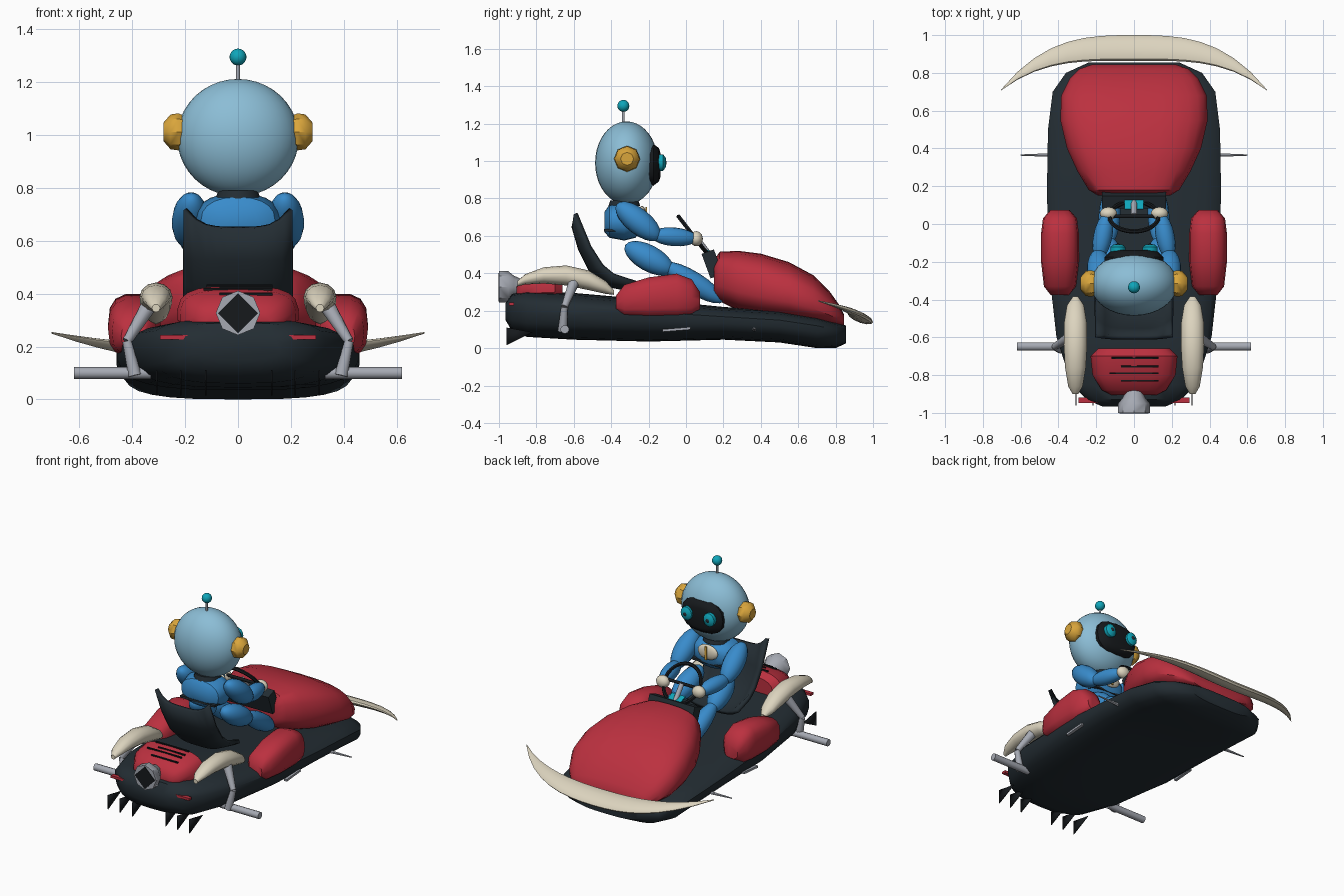
import bpy, bmesh, math
from mathutils import Vector

if "Cube" in bpy.data.objects:
    bpy.data.objects.remove(bpy.data.objects["Cube"])

PARTS = []


def material(name, r, g, b):
    m = bpy.data.materials.new(name)
    m.use_nodes = True
    m.diffuse_color = (r, g, b, 1)
    m.node_tree.nodes["Principled BSDF"].inputs["Base Color"].default_value = (r, g, b, 1)
    return m


RED = material("red paint", .50, .03, .05)
DARK = material("dark slate", .017, .026, .033)
BLACK = material("black", .008, .010, .012)
CREAM = material("cream", .72, .66, .52)
SKY = material("pale blue", .26, .51, .67)
BLUE = material("suit blue", .04, .26, .60)
GOLD = material("gold", .70, .38, .045)
TEAL = material("teal", .005, .38, .49)
GREY = material("grey metal", .38, .40, .45)


def add(name, bm, mat):
    bmesh.ops.recalc_face_normals(bm, faces=bm.faces[:])
    me = bpy.data.meshes.new(name)
    bm.to_mesh(me)
    bm.free()
    ob = bpy.data.objects.new(name, me)
    bpy.context.collection.objects.link(ob)
    me.materials.append(mat)
    PARTS.append(ob)
    return ob


def loft(name, mat, sections, n=20, e=2.0, flare=0.0, axis="y", shear=0.0):
    """Skin superellipses (pos, centre u, half u, bottom z, top z) along an axis."""
    bm = bmesh.new()
    rings = []
    for pos, cu, hu, z0, z1 in sections:
        ring = []
        for i in range(n):
            a = math.tau * i / n
            c, s = math.cos(a), math.sin(a)
            c = math.copysign(abs(c) ** (2 / e), c)
            s = math.copysign(abs(s) ** (2 / e), s)
            u = c * hu * (1 + flare * s)
            z = (z0 + z1) / 2 + s * (z1 - z0) / 2 + shear * u
            co = (cu + u, pos, z) if axis == "y" else (pos, cu + u, z)
            ring.append(bm.verts.new(co))
        rings.append(ring)
    for a, b in zip(rings, rings[1:]):
        for i in range(n):
            j = (i + 1) % n
            bm.faces.new((a[i], a[j], b[j], b[i]))
    bm.faces.new(rings[0])
    bm.faces.new(rings[-1])
    return add(name, bm, mat)


def centred(rows, x=0.0):
    return [(y, x, w, z0, z1) for y, w, z0, z1 in rows]


def ball(name, mat, loc, size, seg=16):
    bm = bmesh.new()
    bmesh.ops.create_uvsphere(bm, u_segments=seg, v_segments=seg * 5 // 8, radius=1)
    ob = add(name, bm, mat)
    ob.location, ob.scale = loc, size
    return ob


def aim(ob, a, b):
    ob.location = (a + b) / 2
    ob.rotation_euler = (b - a).to_track_quat("Z", "Y").to_euler()


def limb(name, mat, a, b, r):
    a, b = Vector(a), Vector(b)
    aim(ball(name, mat, (0, 0, 0), (r, r, (b - a).length / 2)), a, b)


def rod(name, mat, a, b, r1, r2=None, seg=10):
    a, b = Vector(a), Vector(b)
    bm = bmesh.new()
    bmesh.ops.create_cone(bm, cap_ends=True, segments=seg, radius1=r1,
                          radius2=r1 if r2 is None else r2, depth=(b - a).length)
    aim(add(name, bm, mat), a, b)


def box(name, mat, loc, size, tilt=0.0):
    bm = bmesh.new()
    bmesh.ops.create_cube(bm, size=1)
    ob = add(name, bm, mat)
    ob.location, ob.scale, ob.rotation_euler = loc, size, (tilt, 0, 0)


# Chassis and bodywork
loft("chassis", DARK, centred([
    (-.965, .17, .15, .24), (-.93, .25, .09, .29), (-.85, .33, .06, .305),
    (-.6, .41, .045, .295), (-.2, .455, .035, .26), (.2, .46, .045, .22),
    (.5, .455, .03, .2), (.7, .43, 0, .17), (.8, .36, 0, .14),
    (.855, .24, .025, .12)]), n=24, e=3, flare=.06)
loft("hood", RED, centred([
    (.15, .19, .28, .47), (.18, .24, .25, .515), (.28, .30, .2, .52),
    (.4, .355, .17, .505), (.55, .39, .15, .46), (.68, .385, .13, .39),
    (.77, .34, .12, .30), (.82, .29, .12, .23), (.845, .22, .12, .18)]),
    n=24, e=2.8, flare=-.05)
loft("engine_cover", RED, centred([
    (-.905, .12, .26, .33), (-.88, .17, .25, .37), (-.8, .22, .25, .415),
    (-.7, .23, .25, .43), (-.66, .19, .25, .40)]), e=3, flare=-.06)
for y, x0, z in ((-.71, -.12, .429), (-.755, -.07, .422), (-.79, -.13, .417), (-.83, -.07, .399)):
    box("cover_slot", BLACK, ((x0 + .13) / 2, y, z), (.13 - x0, .009, .009), .15)

# Front bumper, a tapering crescent
crescent = []
for i in range(17):
    t = i / 8 - 1
    half = .066 * (1 - abs(t) ** 2.5) + .002
    thick = .024 * (1 - t * t) + .003
    zc = .162 + .09 * t * t
    crescent.append((.705 * t, 1 - .29 * abs(t) ** 3 - half, half, zc - thick, zc + thick))
loft("front_bumper", CREAM, crescent, n=12, axis="x", shear=-.33)

# Exhaust
loft("exhaust_nozzle", GREY, [(y, 0, r, .327 - r, .327 + r) for y, r in
     ((-.83, .02), (-.92, .06), (-.95, .084), (-1, .084))], n=8)
loft("exhaust_opening", BLACK, [(y, 0, .076, .25, .402) for y in (-1.003, -.995)], n=4)

# Paired kart parts
for s, side in ((1, "left"), (-1, "right")):
    loft(side + "_side_pod", RED, centred([
        (-.375, .05, .2, .28), (-.33, .085, .17, .34), (-.2, .1, .16, .38),
        (-.05, .1, .16, .4), (.03, .09, .17, .37), (.075, .05, .21, .3)], .392 * s), n=14, e=2.8)
    loft(side + "_rear_fender", CREAM, centred([
        (-.9, .015, .33, .36), (-.86, .038, .34, .395), (-.76, .055, .345, .432),
        (-.64, .062, .335, .442), (-.52, .06, .31, .415), (-.43, .045, .29, .36),
        (-.385, .015, .285, .31)], .31 * s), n=12)
    rod(side + "_rear_axle", GREY, (.33 * s, -.648, .1), (.62 * s, -.648, .1), .023)
    rod(side + "_upper_strut", GREY, (.34 * s, -.6, .35), (.42 * s, -.65, .22), .03, .018)
    rod(side + "_lower_strut", GREY, (.42 * s, -.65, .22), (.39 * s, -.66, .09), .018, .026)
    rod(side + "_front_axle", GREY, (.42 * s, .365, .1), (.6 * s, .365, .105), .012, .004, 6)
    box(side + "_side_step", GREY, (.445 * s, -.05, .1), (.02, .15, .014), .08)
    box(side + "_tail_light", RED, (.21 * s, -.933, .235), (.17, .028, .016))
    for x in (.125, .22, .31):
        bm = bmesh.new()
        tri = [bm.verts.new((x * s, y, z)) for y, z in ((-.96, .015), (-.96, .11), (-.82, .085))]
        bm.faces.new(tri)
        fin = add(side + "_diffuser_fin", bm, BLACK)
        fin.modifiers.new("thickness", "SOLIDIFY").thickness = .006

# Bucket seat: profile rows (y, z, side push forward, side push up)
bm = bmesh.new()
rows = []
for y, z, dy, dz in ((-.6, .65, .01, .07), (-.565, .53, .05, .01), (-.51, .42, .06, .02),
                     (-.43, .34, .04, .05), (-.27, .31, 0, .04)):
    rows.append([bm.verts.new((.2 * u, y + dy * u ** 4, z + dz * u ** 4))
                 for u in (i / 5 - 1 for i in range(11))])
for a, b in zip(rows, rows[1:]):
    for i in range(10):
        bm.faces.new((a[i], a[i + 1], b[i + 1], b[i]))
seat = add("bucket_seat", bm, DARK)
solid = seat.modifiers.new("thickness", "SOLIDIFY")
solid.thickness, solid.offset = .025, 0

# Dashboard and steering wheel
box("dashboard", DARK, (0, .14, .45), (.34, .07, .14), .35)
rod("steering_column", GREY, (0, .14, .48), (0, .045, .6), .016)
box("gauge_panel", TEAL, (0, .105, .525), (.1, .06, .008), -.4)
down = Vector((0, .61, -.79))
hub = Vector((0, .04, .6))
bm = bmesh.new()
loops = []
for i in range(24):
    a = math.tau * i / 24
    out = Vector((math.cos(a), 0, 0)) + down * math.sin(a)
    nor = down.cross(Vector((1, 0, 0)))
    loops.append([bm.verts.new(hub + out * (.13 + .012 * math.cos(b)) + nor * .012 * math.sin(b))
                  for b in (math.tau * k / 6 for k in range(6))])
for i in range(24):
    p, q = loops[i], loops[(i + 1) % 24]
    for k in range(6):
        bm.faces.new((p[k], p[(k + 1) % 6], q[(k + 1) % 6], q[k]))
add("steering_wheel", bm, BLACK)
rod("wheel_spoke", BLACK, hub - Vector((.13, 0, 0)), hub + Vector((.13, 0, 0)), .01)

# Driver head
ball("driver_head", SKY, (0, -.318, .99), (.23, .168, .222), 32)
loft("visor", BLACK, [(y, 0, w, .98 - h, .98 + h) for y, w, h in
     ((-.23, .155, .11), (-.175, .155, .112), (-.145, .125, .09), (-.137, .09, .065))], n=16, e=2.5)
rod("antenna_stem", GREY, (0, -.335, 1.19), (0, -.335, 1.28), .007)
ball("antenna_ball", TEAL, (0, -.335, 1.295), (.032, .032, .032))

# Driver torso
rod("neck", DARK, (0, -.33, .76), (0, -.33, .79), .085, .075, 16)
loft("torso", BLUE, [(-.435, 0, .09, .62, .73), (-.41, 0, .14, .59, .765),
     (-.33, 0, .165, .575, .78), (-.27, 0, .14, .59, .765), (-.24, 0, .09, .63, .74)], n=20, e=2.3)
box("belt", DARK, (0, -.34, .63), (.26, .195, .014))
ball("chest_plate", CREAM, (0, -.235, .71), (.075, .022, .05))
box("chest_strap", GOLD, (0, -.212, .71), (.014, .008, .09))

# Paired driver parts
for s, side in ((1, "left"), (-1, "right")):
    loft(side + "_ear", GOLD, [(x * s, -.315, r, 1.012 - r, 1.012 + r) for x, r in
         ((.2, .06), (.225, .07), (.255, .066), (.282, .035))], n=8, axis="x")
    loft(side + "_eye", TEAL, [(y, .085 * s, r * .9, .992 - r, .992 + r) for y, r in
         ((-.155, .045), (-.122, .045), (-.108, .025))], n=14)
    ball(side + "_pupil", DARK, (.085 * s, -.11, .992), (.014, .006, .014))
    limb(side + "_upper_arm", BLUE, (.175 * s, -.37, .77), (.19 * s, -.14, .585), .068)
    limb(side + "_forearm", BLUE, (.19 * s, -.19, .605), (.14 * s, .06, .585), .05)
    ball(side + "_hand", CREAM, (.135 * s, .055, .585), (.046, .035, .04))
    limb(side + "_thigh", BLUE, (.11 * s, -.325, .55), (.14 * s, -.07, .41), .07)
    limb(side + "_shin", BLUE, (.14 * s, -.12, .45), (.12 * s, .2, .25), .058)

# Smooth rounded parts, keep creases
for ob in bpy.context.selected_objects:
    ob.select_set(False)
for ob in PARTS:
    ob.select_set(True)
bpy.context.view_layer.objects.active = PARTS[0]
bpy.ops.object.shade_smooth_by_angle(angle=math.radians(40))
